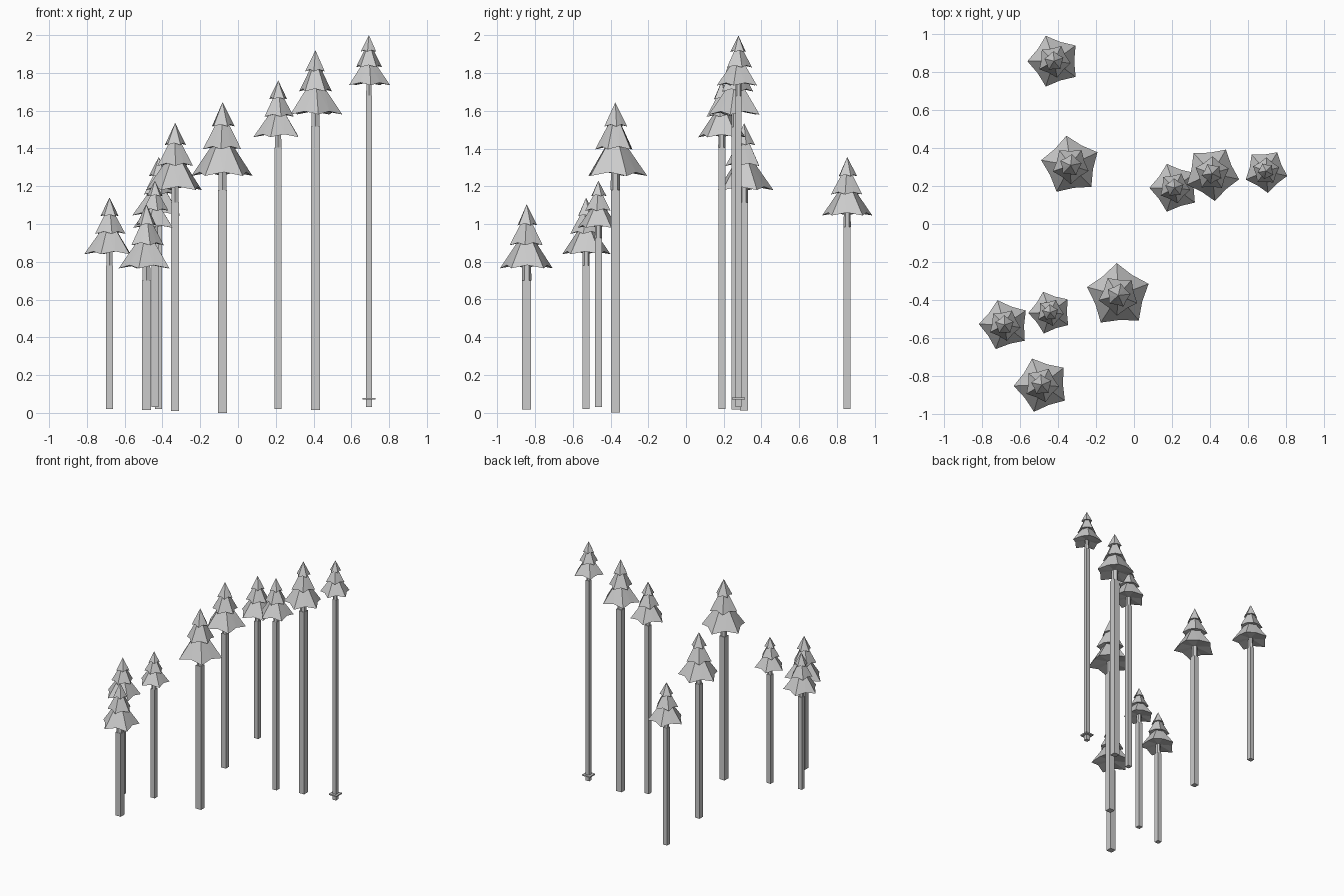
import bpy, bmesh, math

if "Cube" in bpy.data.objects:
    bpy.data.objects.remove(bpy.data.objects["Cube"])

grey = bpy.data.materials.new("light grey")
grey.diffuse_color = (0.6, 0.6, 0.6, 1)
grey.use_nodes = True
grey.node_tree.nodes["Principled BSDF"].inputs["Base Color"].default_value = grey.diffuse_color


def finish(bm, name):
    bmesh.ops.recalc_face_normals(bm, faces=bm.faces)
    mesh = bpy.data.meshes.new(name)
    bm.to_mesh(mesh)
    bm.free()
    mesh.materials.append(grey)
    obj = bpy.data.objects.new(name, mesh)
    bpy.context.collection.objects.link(obj)


def box(name, x, y, width, z0, z1):
    bm = bmesh.new()
    bmesh.ops.create_cube(bm, size=1)
    for v in bm.verts:
        v.co.x = x + v.co.x * width
        v.co.y = y + v.co.y * width
        v.co.z = z0 if v.co.z < 0 else z1
    finish(bm, name)


def tier(bm, x, y, z0, z1, r, r_top, rot, droop):
    """Five-pointed flared skirt with drooping tips and a closed underside."""
    rim, neck = [], []
    for i in range(10):
        a = rot + i * math.pi / 5
        tip = i % 2 == 0
        rr = r if tip else r * 0.76
        rim.append(bm.verts.new((x + rr * math.cos(a), y + rr * math.sin(a),
                                 z0 if tip else z0 + droop)))
        if r_top and tip:
            neck.append(bm.verts.new((x + r_top * math.cos(a), y + r_top * math.sin(a), z1)))
    under = bm.verts.new((x, y, z0 + droop * 1.5))
    for i in range(10):
        bm.faces.new((rim[i], under, rim[(i + 1) % 10]))
    if r_top:
        for k in range(5):
            n0, n1 = neck[k], neck[(k + 1) % 5]
            t0, notch, t1 = rim[2 * k], rim[2 * k + 1], rim[(2 * k + 2) % 10]
            bm.faces.new((t0, notch, n0))
            bm.faces.new((notch, n1, n0))
            bm.faces.new((notch, t1, n1))
        bm.faces.new(neck)
    else:
        apex = bm.verts.new((x, y, z1))
        for i in range(10):
            bm.faces.new((rim[i], rim[(i + 1) % 10], apex))


# x, y, trunk bottom, trunk joint, foliage base, top, rim radius, trunk width, rotation
trees = [
    (-0.68, -0.53, 0.02, 0.78, 0.84, 1.14, 0.135, 0.037, 34),
    (-0.44, -0.465, 0.03, 0.925, 0.98, 1.23, 0.115, 0.037, 37),
    (-0.485, -0.845, 0.015, 0.70, 0.765, 1.105, 0.147, 0.048, 38),
    (-0.082, -0.375, 0.0, 1.18, 1.255, 1.645, 0.17, 0.048, 21),
    (-0.333, 0.308, 0.01, 1.115, 1.18, 1.535, 0.157, 0.042, 26),
    (-0.42, 0.855, 0.02, 0.985, 1.045, 1.355, 0.14, 0.037, 36),
    (0.213, 0.19, 0.02, 1.405, 1.46, 1.76, 0.132, 0.037, 36),
    (0.41, 0.265, 0.015, 1.515, 1.58, 1.92, 0.145, 0.048, -12),
    (0.693, 0.278, 0.03, 1.68, 1.735, 2.0, 0.115, 0.032, -13),
]

for n, (x, y, z0, joint, base, top, r, w, rot) in enumerate(trees, 1):
    box(f"trunk_{n}", x, y, w, z0, joint)

    # three stacked skirts, each turned against the one below
    h, a = top - base, math.radians(rot)
    bm = bmesh.new()
    tier(bm, x, y, base, base + 0.46 * h, r, r * 0.27, a, 0.05 * h)
    tier(bm, x, y, base + 0.36 * h, base + 0.74 * h, r * 0.63, r * 0.17, a + 0.5, 0.04 * h)
    tier(bm, x, y, base + 0.67 * h, top, r * 0.38, 0, a + 1.0, 0.03 * h)
    finish(bm, f"foliage_{n}")

    # short stub joining trunk and foliage
    bm = bmesh.new()
    bmesh.ops.create_cone(bm, cap_ends=True, segments=6, radius1=w * 0.52, radius2=w * 0.48,
                          depth=base + 0.1 * h - joint)
    bmesh.ops.translate(bm, verts=bm.verts, vec=(x, y, (base + 0.1 * h + joint) / 2))
    finish(bm, f"stub_{n}")

# thin collar near the foot of the tallest trunk
box("collar", 0.693, 0.278, 0.07, 0.07, 0.08)
